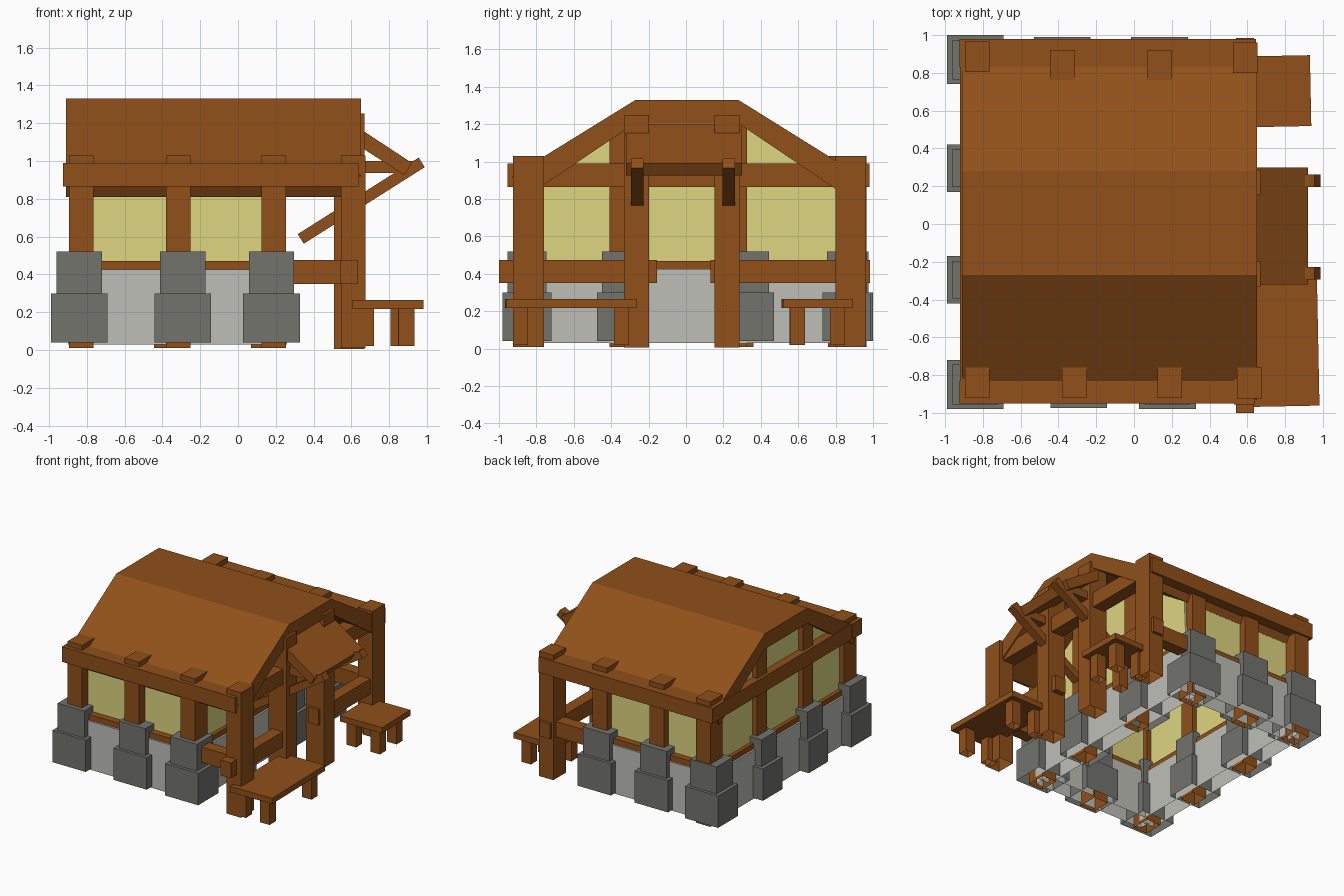
import bpy, bmesh, math
from mathutils import Matrix, Vector

if "Cube" in bpy.data.objects:
    bpy.data.objects.remove(bpy.data.objects["Cube"])


def material(name, rgb):
    m = bpy.data.materials.new(name)
    m.diffuse_color = (*rgb, 1)
    m.use_nodes = True
    m.node_tree.nodes["Principled BSDF"].inputs["Base Color"].default_value = m.diffuse_color
    return m


WOOD = material("brown wood", (0.28, 0.08, 0.010))
PLASTER = material("yellow plaster", (0.73, 0.67, 0.22))
LIGHT = material("light stone", (0.52, 0.52, 0.48))
DARK = material("dark stone", (0.17, 0.172, 0.152))


def finish(name, bm, mat):
    me = bpy.data.meshes.new(name)
    bm.to_mesh(me)
    bm.free()
    me.materials.append(mat)
    ob = bpy.data.objects.new(name, me)
    bpy.context.collection.objects.link(ob)
    return ob


def box(name, x, y, z, mat=WOOD, tilt=0, turn=0, hollow=False):
    """Box from (min, max) ranges, optionally tilted about y, turned about z, or open below."""
    bm = bmesh.new()
    size = [r[1] - r[0] for r in (x, y, z)]
    mid = Vector([(r[0] + r[1]) / 2 for r in (x, y, z)])
    bmesh.ops.create_cube(bm, size=1, matrix=Matrix.Diagonal((*size, 1)))
    if hollow:
        low = min(bm.faces, key=lambda f: f.calc_center_median().z)
        bmesh.ops.delete(bm, geom=[low], context='FACES_ONLY')
    rot = Matrix.Rotation(turn, 4, 'Z') @ Matrix.Rotation(tilt, 4, 'Y')
    bmesh.ops.transform(bm, matrix=Matrix.Translation(mid) @ rot, verts=bm.verts)
    return finish(name, bm, mat)


def prism(name, profile, axis, lo, hi, mat):
    """Extrude a profile (u, z) along x or y."""
    bm = bmesh.new()
    pts = [(lo, u, z) if axis == 'x' else (u, lo, z) for u, z in profile]
    f = bm.faces.new([bm.verts.new(p) for p in pts])
    ends = bmesh.ops.extrude_face_region(bm, geom=[f], use_keep_orig=True)
    d = (hi - lo, 0, 0) if axis == 'x' else (0, hi - lo, 0)
    bmesh.ops.translate(bm, vec=d, verts=[v for v in ends['geom'] if isinstance(v, bmesh.types.BMVert)])
    bmesh.ops.recalc_face_normals(bm, faces=bm.faces)
    return finish(name, bm, mat)


def around(c, h):
    return (c - h, c + h)


# roof slab with flat ridge and square-cut eaves
prism("roof", [(-0.93, 0.922), (-0.27, 1.33), (0.28, 1.33), (0.93, 0.925),
               (0.865, 0.81), (0.28, 1.205), (-0.27, 1.205), (-0.86, 0.81)], 'x', -0.91, 0.65, WOOD)

# wall posts with stone footings: post x, y, top, then footing x, y
FRONT, BACK, LEFT, RIGHT = -0.84, 0.86, -0.83, 0.19
posts = [(LEFT, FRONT, 1.03, -0.84, -0.85), (-0.315, FRONT, 1.03, -0.292, -0.845),
         (RIGHT, FRONT, 1.03, 0.177, -0.85), (LEFT, 0.885, 1.03, -0.84, 0.87),
         (-0.38, 0.84, 1.03, -0.38, 0.86), (0.135, 0.84, 1.03, 0.135, 0.86),
         (LEFT, -0.295, 1.24, -0.85, -0.295), (LEFT, 0.295, 1.24, -0.85, 0.295),
         (RIGHT, -0.345, 1.2, 0.185, -0.35), (RIGHT, 0.26, 1.22, 0.185, 0.345)]
for x, y, top, fx, fy in posts:
    gable = top > 1.1
    box("wall_post", around(x, 0.065), around(y, 0.065 if gable else 0.08), (0.01, top), hollow=True)
    sx, sy = (0.14, 0.125) if gable else (0.15, 0.13)
    box("footing_lower", around(fx, sx), around(fy, sy), (0.04, 0.30), DARK, hollow=True)
    box("footing_upper", around(fx, sx - 0.03), around(fy, sy - 0.025), (0.30, 0.52), DARK, hollow=True)

# walls: stone base, wooden sill, plaster panel
for side, y in (("front", FRONT), ("back", BACK)):
    span = (LEFT, RIGHT)
    box(side + "_stone_base", span, around(y, 0.07), (0.03, 0.425), LIGHT, hollow=True)
    box(side + "_sill", span, around(y, 0.055), (0.39, 0.47))
    inner = y - math.copysign(0.02, y)
    box(side + "_plaster", span, around(inner, 0.02), (0.47, 0.87), PLASTER)
for side, x in (("left", LEFT), ("right", RIGHT)):
    span = (FRONT, BACK)
    box(side + "_stone_base", around(x, 0.07), span, (0.03, 0.425), LIGHT, hollow=True)
    box(side + "_sill", around(x, 0.055), span, (0.39, 0.47))
    prism(side + "_gable_plaster", [(FRONT, 0.47), (BACK, 0.47), (0.84, 0.87), (0.28, 1.23),
                                    (-0.27, 1.23), (-0.83, 0.87)], 'x', x - 0.025, x + 0.025, PLASTER)

# top beams
box("front_beam", (-0.925, 0.635), (-0.95, -0.83), (0.865, 0.99))
box("back_beam", (-0.925, 0.645), (0.83, 0.98), (0.865, 0.99))
box("left_beam", (-0.92, -0.79), (-0.94, 0.97), (0.865, 0.99))
box("porch_beam", (0.53, 0.64), (-0.955, 0.98), (0.865, 0.99))

# porch posts
box("porch_corner_post", (0.545, 0.675), (-0.925, -0.76), (0.01, 1.03), hollow=True)
box("porch_corner_post", (0.525, 0.655), (0.80, 0.962), (0.01, 1.03), hollow=True)
for y in (-0.265, 0.22):
    box("porch_middle_post", (0.508, 0.67), around(y, 0.067), (0.005, 1.25), hollow=True)

# porch rails
box("side_rail_front", (0.54, 0.635), (-1.0, -0.155), (0.35, 0.475))
box("side_rail_back", (0.54, 0.635), (0.13, 0.985), (0.35, 0.475))
for y in (-0.845, 0.875):
    box("end_rail", (RIGHT, 0.60), around(y, 0.05), (0.35, 0.475))

# entrance awning with braces and struts
prism("awning", [(0.60, 1.20), (0.92, 0.99), (0.88, 0.925), (0.60, 1.105)], 'y', -0.32, 0.30, WOOD)
length, pitch = math.hypot(0.64, 0.405), math.atan2(0.405, 0.64)
for y in (-0.26, 0.228):
    box("awning_brace", around(0.652, length / 2), around(y, 0.033), around(0.79, 0.03), tilt=-pitch)
    box("awning_strut", (0.60, 0.93), around(y, 0.03), (0.935, 1.0))

# benches
for name, x, y, turn in (("front_bench", (0.60, 0.975), (-0.965, -0.265), 0.02),
                         ("back_bench", (0.56, 0.935), (0.515, 0.89), 0.02)):
    box(name + "_seat", x, y, (0.218, 0.265), turn=turn)
    for lx in (x[0] + 0.075, x[1] - 0.085):
        for ly in (y[0] + 0.08, y[1] - 0.08):
            box(name + "_leg", around(lx, 0.043), around(ly, 0.04), (0.02, 0.225), turn=turn, hollow=True)
